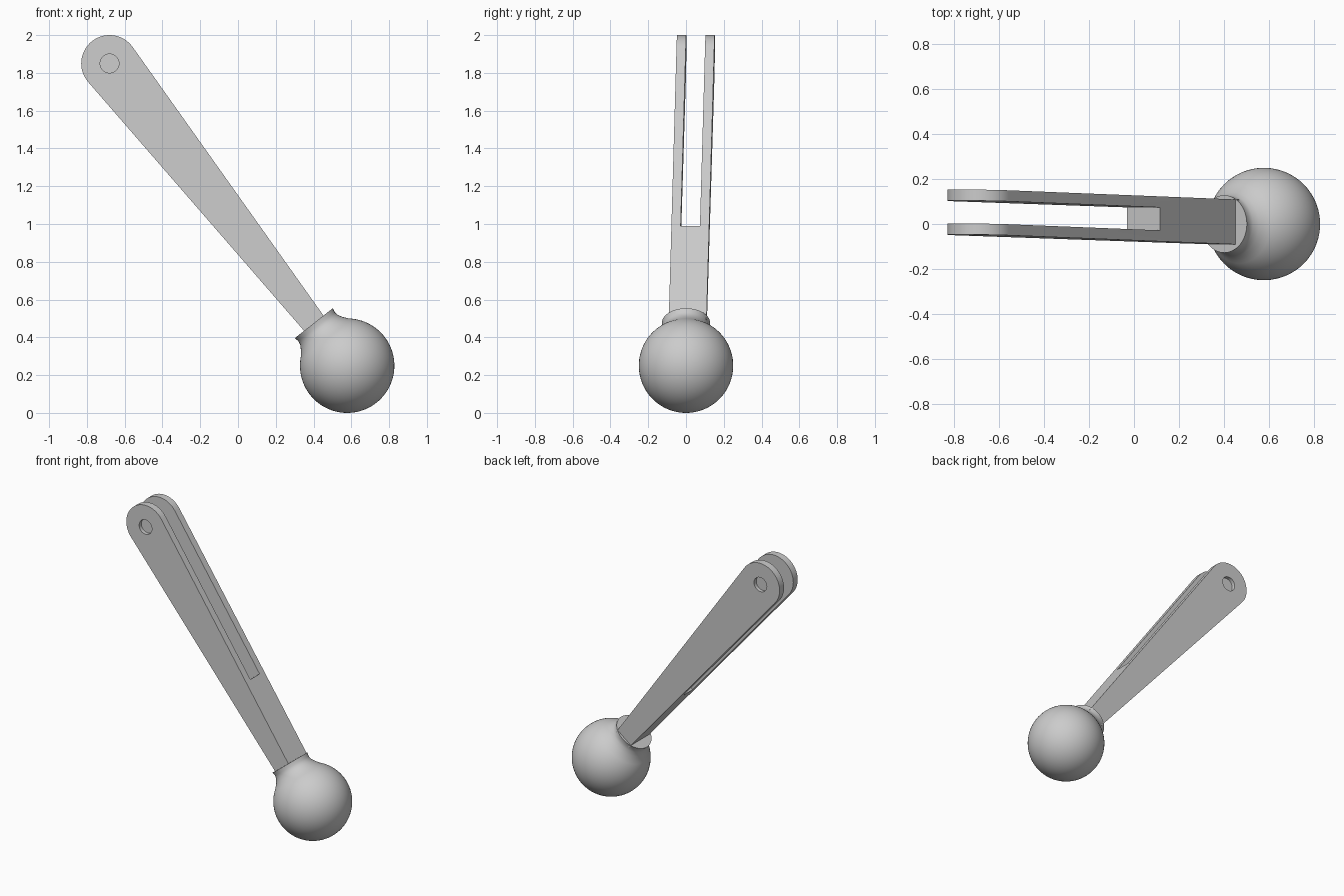
import bpy, bmesh, math
from mathutils import Vector

cube = bpy.data.objects.get("Cube")
if cube:
    bpy.data.objects.remove(cube, do_unlink=True)

grey = bpy.data.materials.new("light grey")
grey.use_nodes = True
colour = (0.6, 0.6, 0.6, 1)
grey.diffuse_color = colour
grey.node_tree.nodes["Principled BSDF"].inputs["Base Color"].default_value = colour

# Lever frame: along runs from pivot to ball, across is the arm's width
pivot = Vector((-0.68, 0, 1.85))
ball = Vector((0.578, 0, 0.25))
length = (ball - pivot).length
along = (ball - pivot).normalized()
across = Vector((-along.z, 0, along.x))
side = Vector((0, 1, 0))


def make_object(name, bm):
    bmesh.ops.recalc_face_normals(bm, faces=bm.faces[:])
    mesh = bpy.data.meshes.new(name)
    bm.to_mesh(mesh)
    bm.free()
    mesh.materials.append(grey)
    obj = bpy.data.objects.new(name, mesh)
    bpy.context.collection.objects.link(obj)
    return obj


def activate(obj):
    bpy.ops.object.select_all(action='DESELECT')
    obj.select_set(True)
    bpy.context.view_layer.objects.active = obj


def prism(name, outline, d0, d1):
    """Extrude an outline sideways, leaning slightly with the arm."""
    bm = bmesh.new()
    rings = []
    for d in (d0, d1):
        rings.append([bm.verts.new(pivot + along * t + across * w
                                   + side * (d + 0.05 - 0.0233 * t))
                      for t, w in outline])
    n = len(outline)
    bm.faces.new(rings[0])
    bm.faces.new(rings[1])
    for i in range(n):
        j = (i + 1) % n
        bm.faces.new((rings[0][i], rings[0][j], rings[1][j], rings[1][i]))
    return make_object(name, bm)


def arc(radius, start, end, steps):
    angles = [math.radians(start + (end - start) * i / steps) for i in range(steps + 1)]
    return [(radius * math.cos(a), radius * math.sin(a)) for a in angles]


# Tapered arm with a rounded head
tip = length - 0.26
arm = prism("fork_arm", arc(0.15, 87, 273, 32) + [(tip, -0.064), (tip, 0.064)], -0.1, 0.1)

# Slot between the fork plates, and a shallow round recess on each outer face
cutters = [prism("slot_cutter", [(-0.3, -0.3), (1.168, -0.3), (1.168, 0.3), (-0.3, 0.3)],
                 -0.051, 0.051)]
circle = arc(0.05, 0, 360, 32)[:-1]
for name, s in (("front_recess_cutter", -1), ("back_recess_cutter", 1)):
    cutters.append(prism(name, circle, s * 0.075, s * 0.15))

activate(arm)
for cutter in cutters:
    cutter.hide_render = True
    mod = arm.modifiers.new("cut", 'BOOLEAN')
    mod.operation = 'DIFFERENCE'
    mod.solver = 'EXACT'
    mod.object = cutter
    bpy.ops.object.modifier_apply(modifier=mod.name)
    bpy.data.objects.remove(cutter, do_unlink=True)

# Ball with a flared collar, turned around the lever axis
profile = [(0, 0.286), (0.128, 0.286), (0.123, 0.262), (0.127, 0.241), (0.141, 0.217)]
profile += [(r, h) for h, r in arc(0.25, 40.7, 180, 36)]
profile[-1] = (0, -0.25)
segments = 64
bm = bmesh.new()
rings = []
for r, h in profile:
    centre = ball - along * h
    if r == 0:
        rings.append([bm.verts.new(centre)] * segments)
        continue
    ring = []
    for i in range(segments):
        a = math.tau * i / segments
        ring.append(bm.verts.new(centre + across * r * math.cos(a) + side * r * math.sin(a)))
    rings.append(ring)
for low, high in zip(rings, rings[1:]):
    for i in range(segments):
        j = (i + 1) % segments
        corners = list(dict.fromkeys((low[i], low[j], high[j], high[i])))
        bm.faces.new(corners)
knob = make_object("ball_knob", bm)

for obj in (arm, knob):
    activate(obj)
    bpy.ops.object.shade_smooth_by_angle(angle=math.radians(30))
